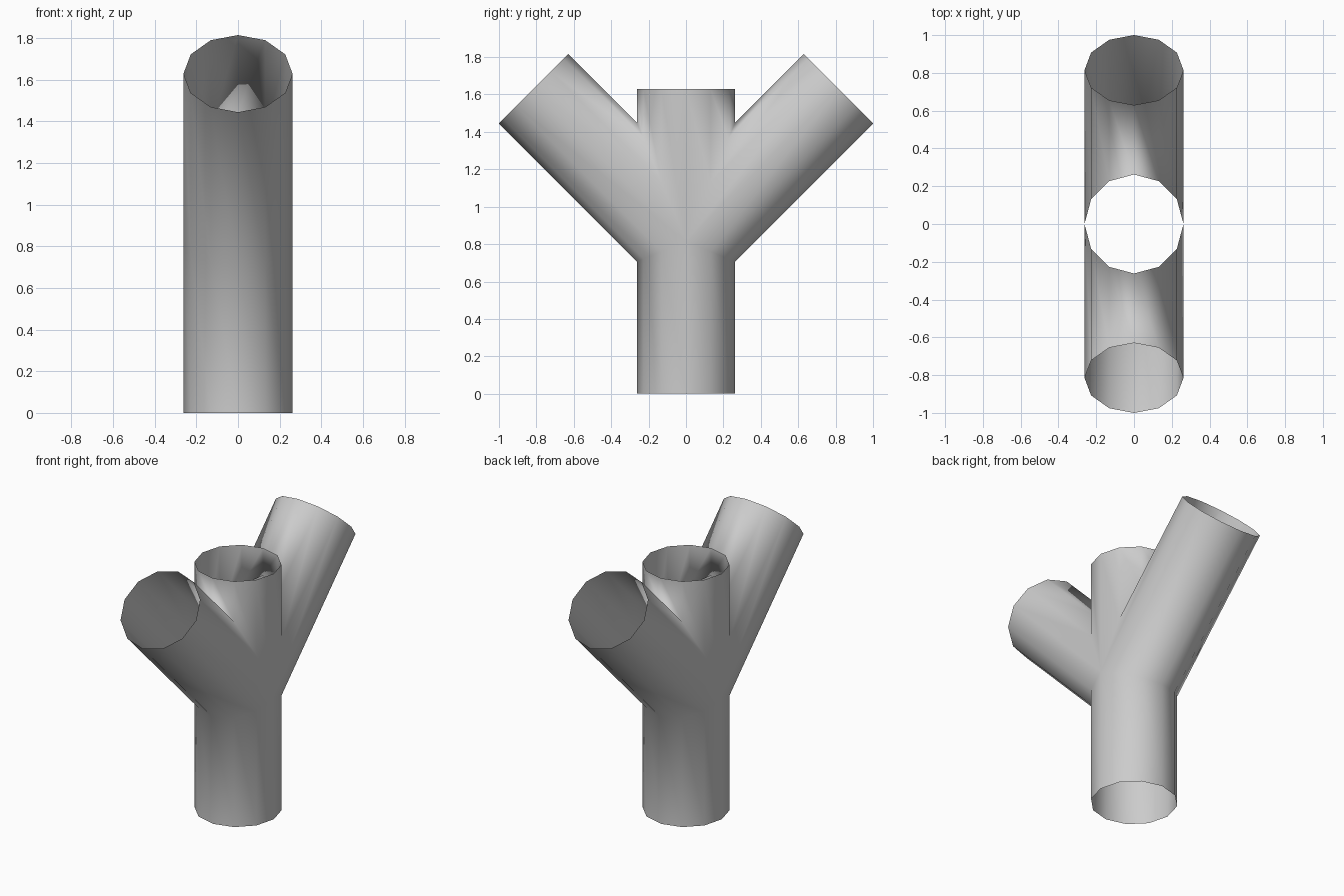
import bpy, bmesh, math

cube = bpy.data.objects.get("Cube")
if cube:
    bpy.data.objects.remove(cube, do_unlink=True)

R = 0.262      # pipe radius
SIDES = 12
HUB = 0.815    # height where the three axes cross
TOP = 1.63     # top of the upright pipe, and centre height of the branch ends
S = math.sqrt(2)

grey = bpy.data.materials.new("light_grey")
grey.use_nodes = True
grey.diffuse_color = (0.6, 0.6, 0.6, 1)
grey.node_tree.nodes["Principled BSDF"].inputs["Base Color"].default_value = (0.6, 0.6, 0.6, 1)


def outlines(h):
    """Stem-to-branch and branch-to-top outlines (y, z) at half width h."""
    reach = TOP - HUB
    lower = [(h, 0), (h, HUB - h * (S - 1)), (reach + h / S, TOP - h / S)]
    upper = [(reach - h / S, TOP + h / S), (h, HUB + h * (S + 1)), (h, TOP)]
    return lower, upper


# Open pipe walls with mitred joints, swept across the width and mirrored
bm = bmesh.new()
half = SIDES // 2
for side in (1, -1):
    for part in (0, 1):
        columns = []
        for i in range(half + 1):
            a = math.pi * i / half
            path = outlines(R * math.sin(a))[part]
            columns.append([bm.verts.new((R * math.cos(a), side * y, z)) for y, z in path])
        for c, d in zip(columns, columns[1:]):
            for k in range(2):
                quad = [c[k], d[k], d[k + 1], c[k + 1]]
                bm.faces.new(quad if side < 0 else quad[::-1])

# Weld the seams shared by the walls, then orient the surface outward
bmesh.ops.remove_doubles(bm, verts=bm.verts, dist=0.0005)
bmesh.ops.recalc_face_normals(bm, faces=bm.faces)
lowest = min(bm.faces, key=lambda f: f.calc_center_median().z)
centre = lowest.calc_center_median()
if lowest.normal.x * centre.x + lowest.normal.y * centre.y < 0:
    bmesh.ops.reverse_faces(bm, faces=bm.faces)
for f in bm.faces:
    f.smooth = True

mesh = bpy.data.meshes.new("branching_pipe")
bm.to_mesh(mesh)
bm.free()
mesh.materials.append(grey)
pipe = bpy.data.objects.new("branching_pipe", mesh)
bpy.context.collection.objects.link(pipe)
